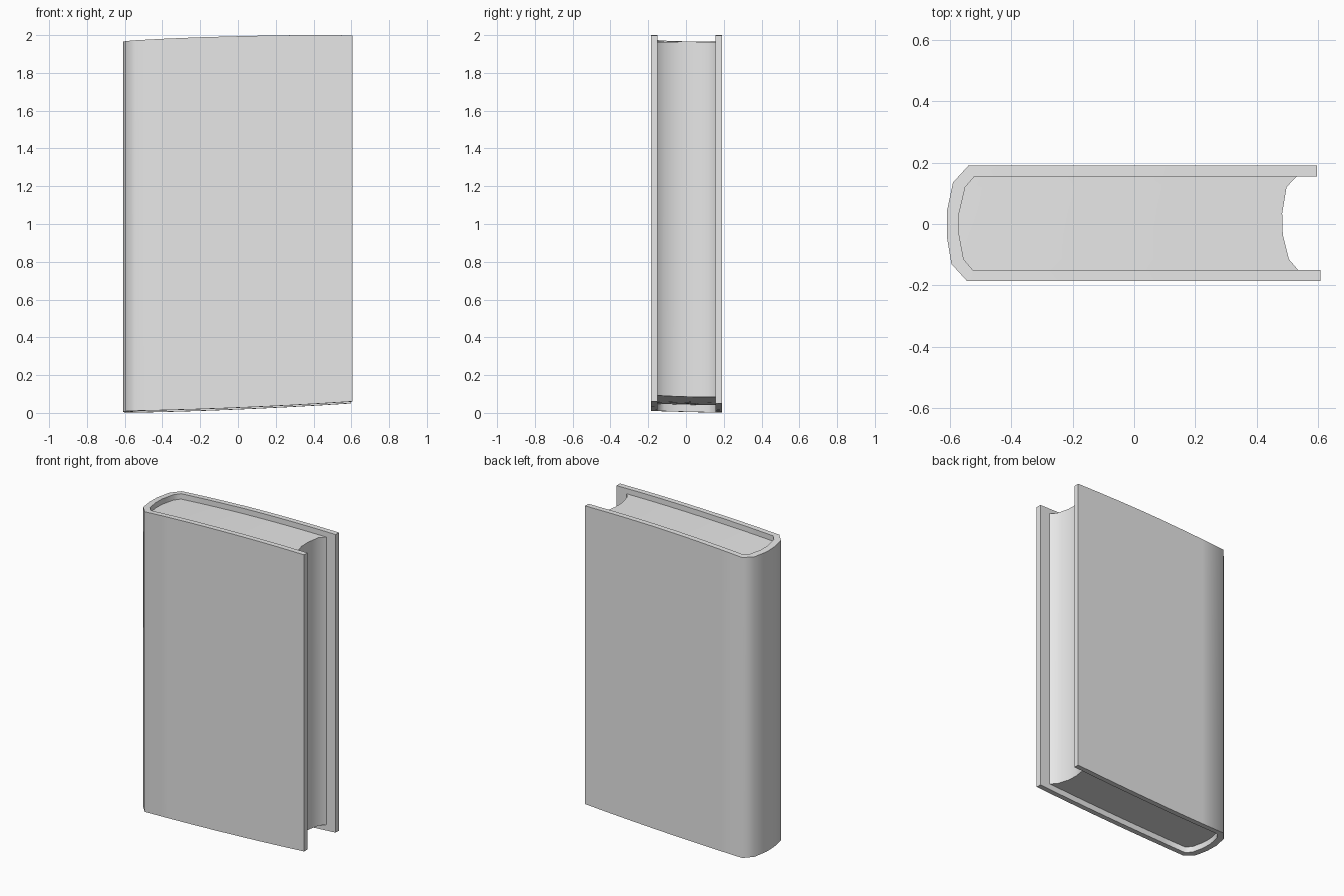
import bpy, bmesh, math

cube = bpy.data.objects.get("Cube")
if cube:
    bpy.data.objects.remove(cube, do_unlink=True)

grey = bpy.data.materials.new("plain_grey")
grey.use_nodes = True
grey.diffuse_color = (0.8, 0.8, 0.8, 1)
grey.node_tree.nodes["Principled BSDF"].inputs["Base Color"].default_value = (0.8, 0.8, 0.8, 1)

COLS = 7  # divisions along the width, so the ends can curve


def top_z(x, y):
    return 2.0 - 0.035 * ((0.42 - x) / 1.02) ** 2 - 0.006 * max(0, -x) * y / 0.15


def bottom_z(x, y):
    u = (x + 0.61) / 1.21
    return 0.005 + 0.02 * u + 0.03 * u * u - 0.005 * y / 0.19


def lerp(a, b, t):
    return a + (b - a) * t


def finish(name, bm):
    bmesh.ops.recalc_face_normals(bm, faces=bm.faces)
    mesh = bpy.data.meshes.new(name)
    bm.to_mesh(mesh)
    bm.free()
    mesh.materials.append(grey)
    obj = bpy.data.objects.new(name, mesh)
    bpy.context.collection.objects.link(obj)
    bpy.ops.object.select_all(action="DESELECT")
    obj.select_set(True)
    bpy.context.view_layer.objects.active = obj
    bpy.ops.object.shade_smooth_by_angle(angle=math.radians(60))


def cover_path(spine, front_x, back_x):
    """Front board, around the spine, then back along the other board."""
    (x0, y0), (x1, y1) = spine[0], spine[-1]
    front = [(lerp(front_x, x0, i / COLS), y0) for i in range(COLS)]
    back = [(lerp(x1, back_x, i / COLS), y1) for i in range(1, COLS + 1)]
    return front + spine + back


outer_spine = [(-0.545, -0.185), (-0.595, -0.13), (-0.61, -0.04),
               (-0.61, 0.04), (-0.59, 0.135), (-0.54, 0.19)]
inner_spine = [(-0.525, -0.15), (-0.555, -0.115), (-0.57, -0.035),
               (-0.57, 0.035), (-0.55, 0.12), (-0.52, 0.155)]
fore_edge = [0.535, 0.505, 0.485, 0.483, 0.497, 0.53]

# Cover: one folded shell with thickness
bm = bmesh.new()
rings = []
for o, i in zip(cover_path(outer_spine, 0.607, 0.597), cover_path(inner_spine, 0.607, 0.597)):
    rings.append([bm.verts.new((*p, z(*p))) for p, z in
                  ((o, bottom_z), (o, top_z), (i, top_z), (i, bottom_z))])
for a, b in zip(rings, rings[1:]):
    for k in range(4):
        n = (k + 1) % 4
        bm.faces.new((a[k], a[n], b[n], b[k]))
bm.faces.new(rings[0])
bm.faces.new(rings[-1])
finish("book_cover", bm)

# Page block: rounded at the spine, hollowed at the fore edge, recessed at both ends
bm = bmesh.new()
caps = []
for z_of, inset in ((top_z, -0.035), (bottom_z, 0.038)):
    cap = []
    for (x0, y), x1 in zip(inner_spine, fore_edge):
        xs = [lerp(x0, x1, c / COLS) for c in range(COLS + 1)]
        cap.append([bm.verts.new((x, y, z_of(x, y) + inset)) for x in xs])
    for r, s in zip(cap, cap[1:]):
        for c in range(COLS):
            bm.faces.new((r[c], r[c + 1], s[c + 1], s[c]))
    # outline of the cap, walked once around
    caps.append(cap[0] + [r[-1] for r in cap[1:-1]] + cap[-1][::-1]
                + [r[0] for r in cap[-2:0:-1]])
upper, lower = caps
for k in range(len(upper)):
    n = (k + 1) % len(upper)
    bm.faces.new((upper[k], upper[n], lower[n], lower[k]))
finish("page_block", bm)
